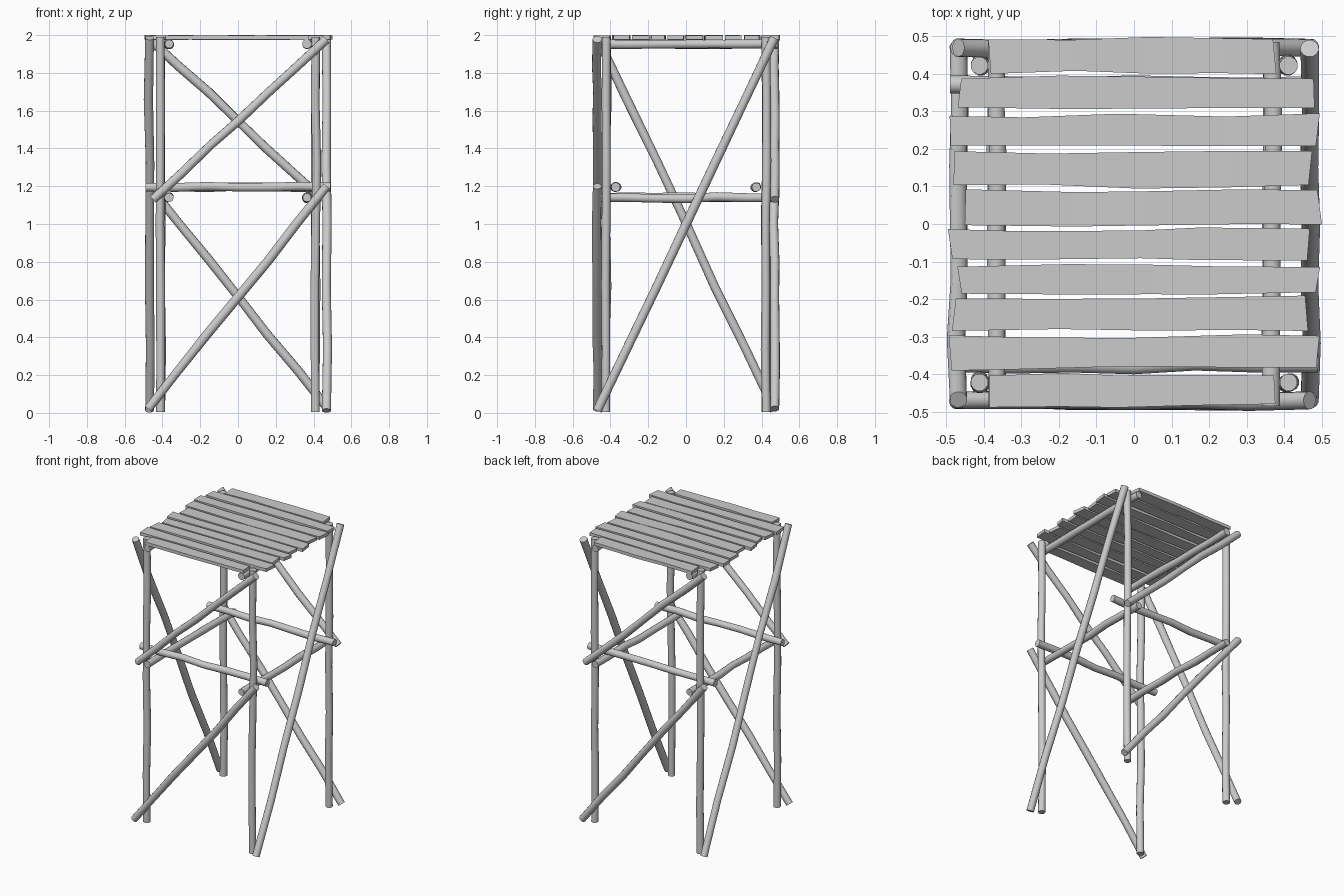
import bpy, bmesh, math, random
from mathutils import Vector

random.seed(4)
cube = bpy.data.objects.get("Cube")
if cube:
    bpy.data.objects.remove(cube, do_unlink=True)

wood = bpy.data.materials.new("grey_wood")
wood.use_nodes = True
GREY = (0.6, 0.6, 0.6, 1)
wood.diffuse_color = GREY
wood.node_tree.nodes["Principled BSDF"].inputs["Base Color"].default_value = GREY


def finish(bm, name, smooth):
    bmesh.ops.recalc_face_normals(bm, faces=bm.faces)
    mesh = bpy.data.meshes.new(name)
    bm.to_mesh(mesh)
    bm.free()
    mesh.materials.append(wood)
    obj = bpy.data.objects.new(name, mesh)
    bpy.context.collection.objects.link(obj)
    if smooth:
        bpy.ops.object.select_all(action='DESELECT')
        obj.select_set(True)
        bpy.context.view_layer.objects.active = obj
        bpy.ops.object.shade_smooth_by_angle(angle=math.radians(40))


def pole(name, start, end, radius=0.024, wobble=0.005, steps=6, sides=12):
    """Slightly crooked round pole between two points."""
    a, b = Vector(start), Vector(end)
    axis = (b - a).normalized()
    u = axis.orthogonal().normalized()
    v = axis.cross(u)
    bm = bmesh.new()
    rings = []
    for i in range(steps + 1):
        w = wobble if 0 < i < steps else 0
        c = a.lerp(b, i / steps) + u * random.uniform(-w, w) + v * random.uniform(-w, w)
        r = radius * random.uniform(0.95, 1.05)
        angles = [math.tau * k / sides for k in range(sides)]
        rings.append([bm.verts.new(c + r * (u * math.cos(t) + v * math.sin(t))) for t in angles])
    for lo, hi in zip(rings, rings[1:]):
        for k in range(sides):
            n = (k + 1) % sides
            bm.faces.new((lo[k], lo[n], hi[n], hi[k]))
    bm.faces.new(rings[0])
    bm.faces.new(rings[-1])
    finish(bm, name, True)


def plank(name, x0, x1, y0, y1, top=2.0, thick=0.022, steps=4):
    """Flat board with rough-cut long edges."""
    bm = bmesh.new()
    rings = []
    for i in range(steps + 1):
        t = i / steps
        if 0 < i < steps:
            t += random.uniform(-0.06, 0.06)
        x = x0 + (x1 - x0) * t
        lo, hi = (y + random.uniform(-0.006, 0.006) for y in (y0, y1))
        skew = random.uniform(-0.006, 0.006)
        z = top - random.uniform(0, 0.003)
        corners = ((x - skew, lo, z - thick), (x + skew, hi, z - thick),
                   (x + skew, hi, z), (x - skew, lo, z))
        rings.append([bm.verts.new(p) for p in corners])
    for a, b in zip(rings, rings[1:]):
        for k in range(4):
            n = (k + 1) % 4
            bm.faces.new((a[k], a[n], b[n], b[k]))
    bm.faces.new(rings[0])
    bm.faces.new(rings[-1])
    finish(bm, name, False)


# Upright legs
for side, sx in (("right", -1), ("left", 1)):
    for end, sy in (("front", -1), ("back", 1)):
        pole(f"{end}_{side}_leg", (sx * 0.41, sy * 0.425, 0.005), (sx * 0.412, sy * 0.422, 1.99))

# Horizontal rails on the inner side of the legs
for side, s in (("right", -1), ("left", 1)):
    pole(f"{side}_middle_rail", (s * 0.365, -0.485, 1.14), (s * 0.365, 0.485, 1.14))
    pole(f"{side}_top_rail", (s * 0.365, -0.485, 1.953), (s * 0.365, 0.485, 1.953))
for end, s in (("front", -1), ("back", 1)):
    pole(f"{end}_middle_rail", (-0.49, s * 0.372, 1.195), (0.49, s * 0.372, 1.195))

# Diagonal braces outside the legs, rotated half a turn between opposite sides
for end, s in (("front", 1), ("back", -1)):
    y = -0.47 * s
    pole(f"{end}_lower_brace", (-0.475 * s, y, 0.022), (0.47 * s, y, 1.2))
    pole(f"{end}_upper_brace", (-0.45 * s, y, 1.13), (0.468 * s, y, 1.978))
for side, s in (("left", 1), ("right", -1)):
    pole(f"{side}_long_brace", (0.468 * s, -0.47 * s, 0.012), (0.468 * s, 0.468 * s, 1.985))

# Deck boards: x start, x end, y start, y end
boards = [(-.385, .375, .405, .495), (-.465, .48, .305, .39), (-.49, .49, .205, .29),
          (-.48, .47, .1, .19), (-.45, .495, -.005, .09), (-.49, .465, -.095, -.015),
          (-.465, .49, -.185, -.11), (-.48, .46, -.28, -.195), (-.49, .49, -.385, -.3),
          (-.385, .375, -.485, -.4)]
for i, b in enumerate(boards):
    plank(f"deck_board_{i + 1}", *b)
